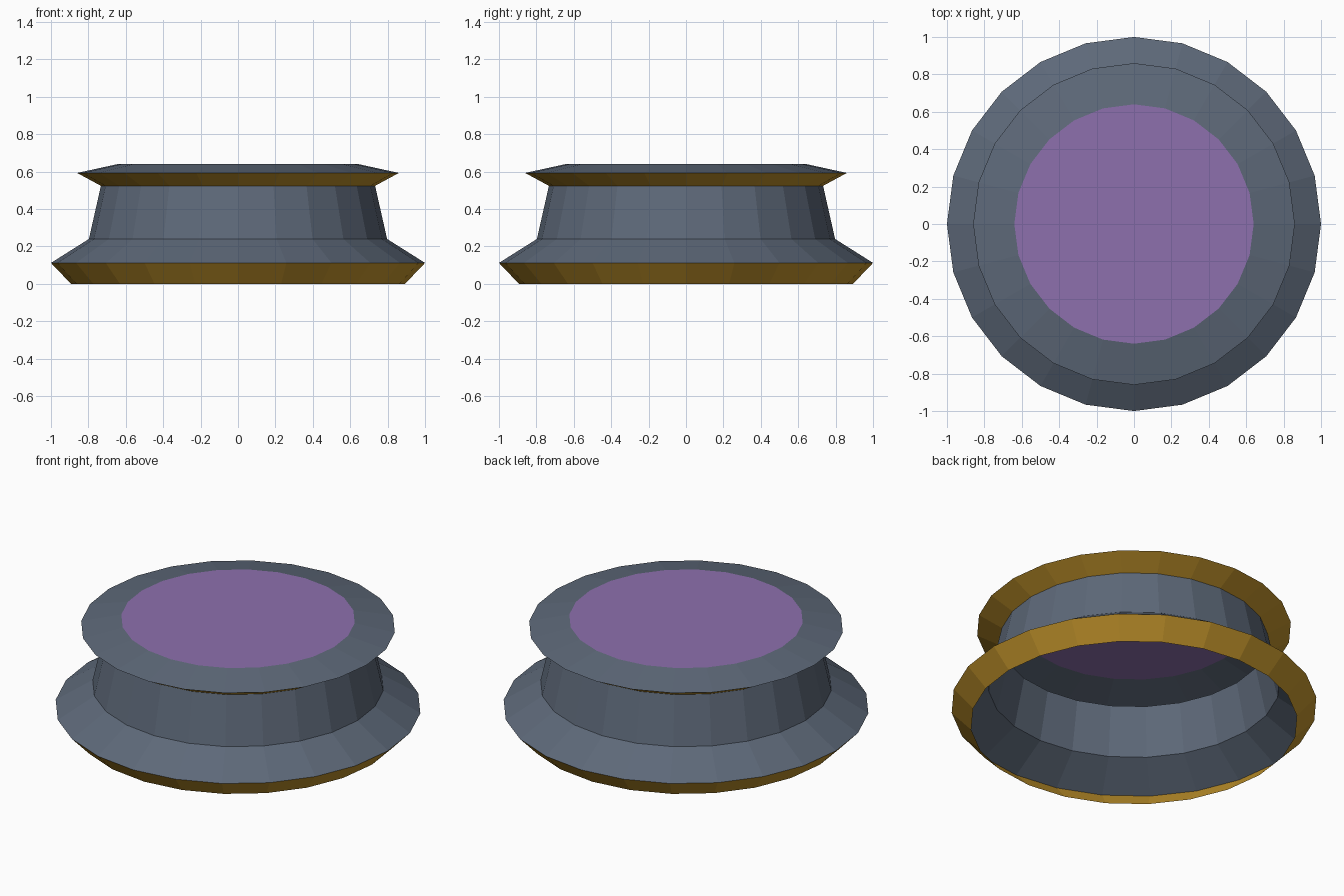
import bpy, bmesh, math

if "Cube" in bpy.data.objects:
    bpy.data.objects.remove(bpy.data.objects["Cube"])

SIDES = 24


def material(name, rgb):
    m = bpy.data.materials.new(name)
    m.diffuse_color = (*rgb, 1.0)
    m.use_nodes = True
    m.node_tree.nodes["Principled BSDF"].inputs["Base Color"].default_value = m.diffuse_color
    return m


slate = material("slate", (0.11, 0.14, 0.19))
gold = material("gold", (0.55, 0.30, 0.025))
purple = material("purple", (0.27, 0.16, 0.42))


def lathe(name, profile, mat, cap=False):
    """Turn a (radius, height) profile around z, optionally closing its last ring."""
    bm = bmesh.new()
    rings = []
    for r, z in profile:
        rings.append([bm.verts.new((r * math.cos(2 * math.pi * i / SIDES),
                                    r * math.sin(2 * math.pi * i / SIDES), z))
                      for i in range(SIDES)])
    for low, high in zip(rings, rings[1:]):
        for i in range(SIDES):
            j = (i + 1) % SIDES
            bm.faces.new((low[i], low[j], high[j], high[i]))
    if cap:
        bm.faces.new(rings[-1])
    mesh = bpy.data.meshes.new(name)
    bm.to_mesh(mesh)
    bm.free()
    mesh.materials.append(mat)
    obj = bpy.data.objects.new(name, mesh)
    bpy.context.collection.objects.link(obj)
    return obj


# Open-bottomed shell, from the floor upwards
lathe("base_trim", [(0.893, 0.0), (1.0, 0.112)], gold)
lathe("base_and_neck", [(1.0, 0.112), (0.797, 0.24), (0.733, 0.524)], slate)
lathe("upper_trim", [(0.733, 0.524), (0.86, 0.593)], gold)
lathe("top_rim", [(0.86, 0.593), (0.64, 0.641)], slate)

# Flat coloured disc closing the top
lathe("top_panel", [(0.64, 0.641)], purple, cap=True)
